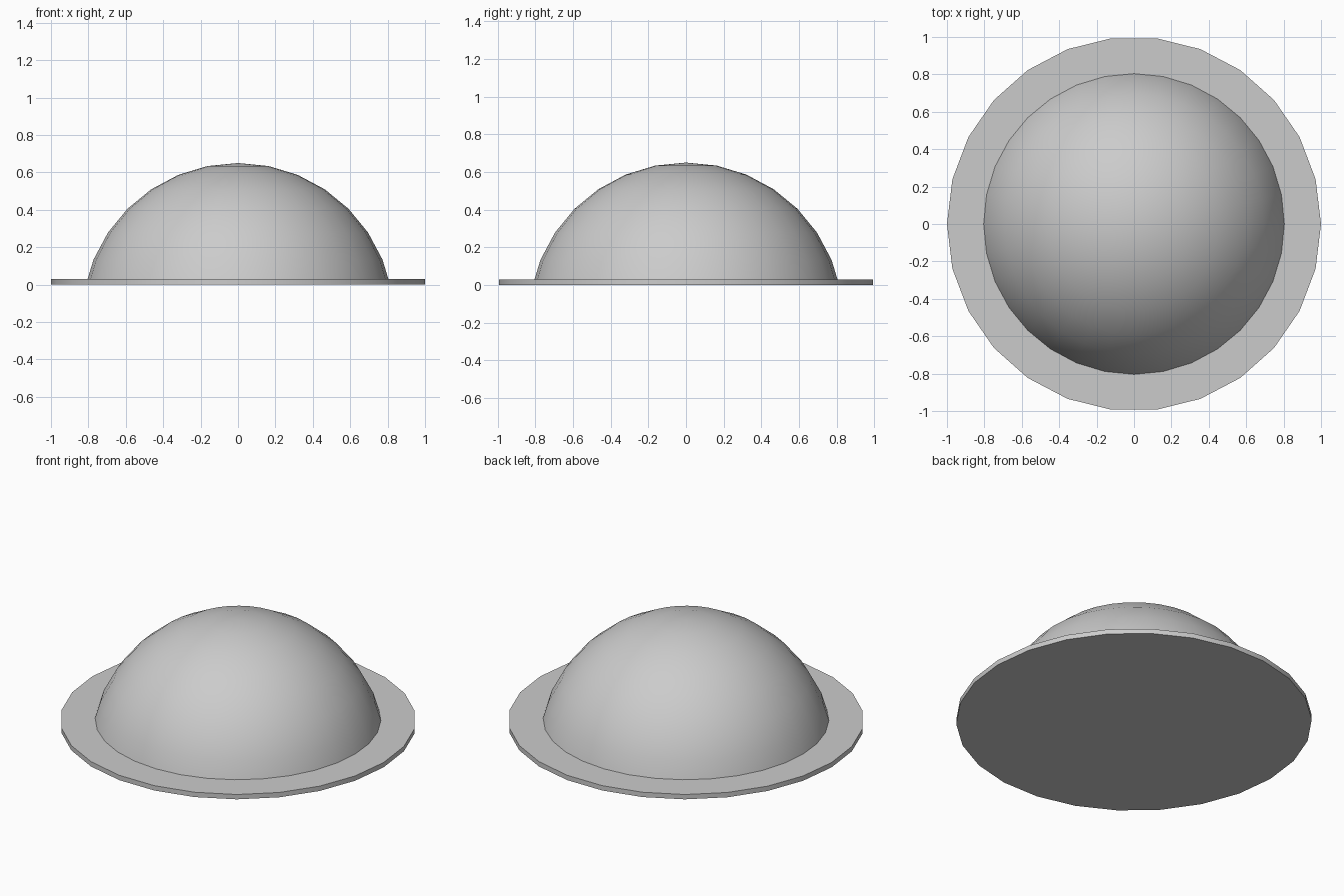
import bpy, bmesh, math
from mathutils import Matrix, Vector

if "Cube" in bpy.data.objects:
    bpy.data.objects.remove(bpy.data.objects["Cube"])

RIM_TOP = 0.03
DOME_R = 0.836
DOME_TOP = 0.65


def finish(name, bm, angle):
    mesh = bpy.data.meshes.new(name)
    bm.normal_update()
    bm.to_mesh(mesh)
    bm.free()
    obj = bpy.data.objects.new(name, mesh)
    bpy.context.collection.objects.link(obj)
    bpy.ops.object.select_all(action='DESELECT')
    obj.select_set(True)
    bpy.context.view_layer.objects.active = obj
    bpy.ops.object.shade_smooth_by_angle(angle=math.radians(angle))
    return obj


# Thin 26-sided base disc, with a corner on the x axis
bm = bmesh.new()
bmesh.ops.create_cone(bm, cap_ends=True, segments=26, radius1=1, radius2=1, depth=RIM_TOP,
                      matrix=Matrix.Translation((0, 0, RIM_TOP / 2)) @ Matrix.Rotation(math.pi / 2, 4, 'Z'))
finish("base_disc", bm, 30)

# Dome: top of a sphere sunk into the disc and cut off inside it
bm = bmesh.new()
bmesh.ops.create_uvsphere(bm, u_segments=32, v_segments=16, radius=DOME_R,
                          matrix=Matrix.Translation((0, 0, DOME_TOP - DOME_R)))
bmesh.ops.bisect_plane(bm, geom=bm.verts[:] + bm.edges[:] + bm.faces[:],
                       plane_co=Vector((0, 0, RIM_TOP - 0.005)), plane_no=Vector((0, 0, 1)),
                       clear_inner=True)
finish("dome", bm, 30)
